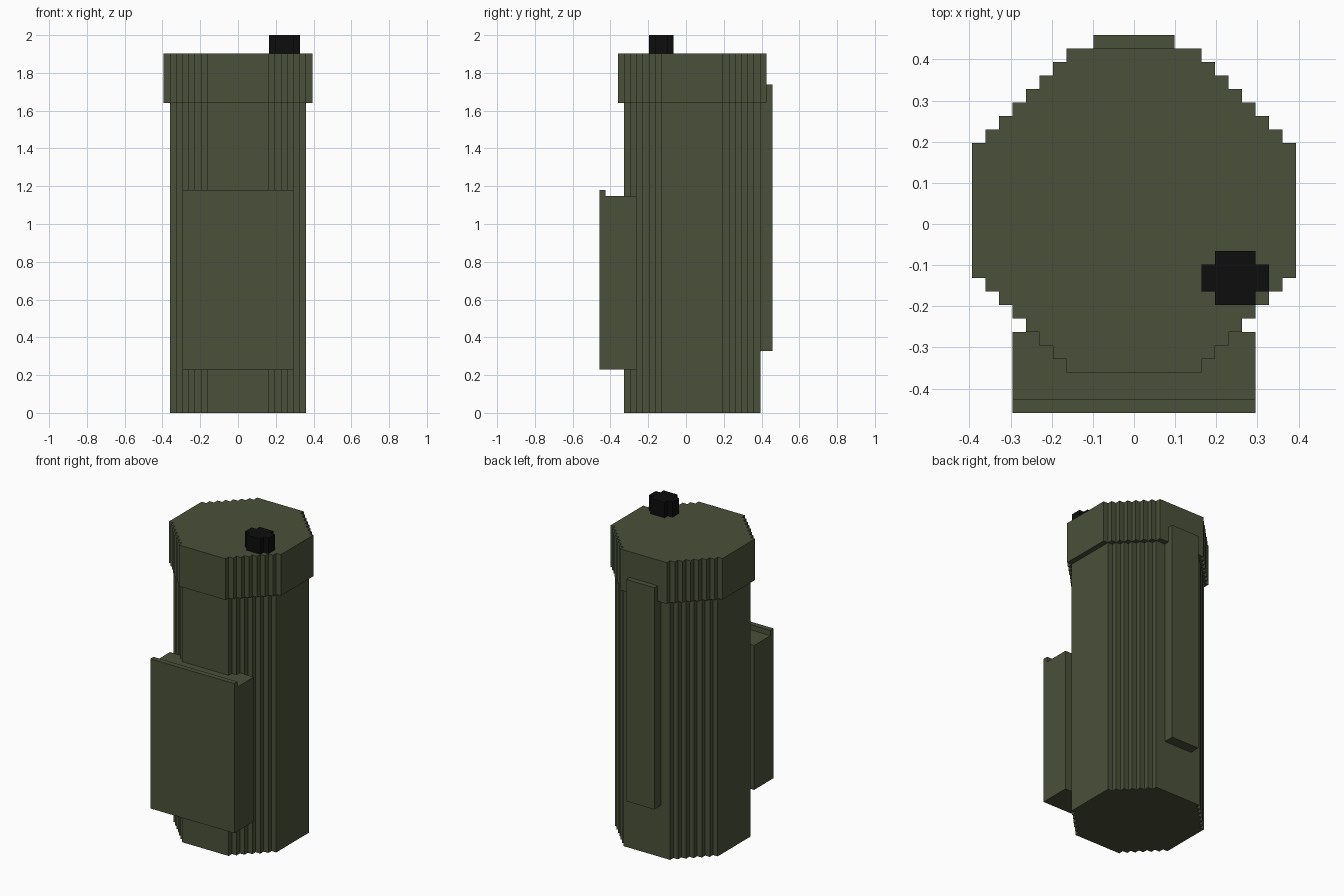
import bpy
import bmesh

if "Cube" in bpy.data.objects:
    bpy.data.objects.remove(bpy.data.objects["Cube"])

U = 2 / 61  # one step of the blocky grid the model follows


def material(name, rgb):
    m = bpy.data.materials.new(name)
    m.diffuse_color = (*rgb, 1)
    m.use_nodes = True
    m.node_tree.nodes["Principled BSDF"].inputs["Base Color"].default_value = m.diffuse_color
    return m


OLIVE = material("olive green", (0.0685, 0.0823, 0.0423))
BLACK = material("black", (0.004, 0.004, 0.004))


def prism(name, outline, z0, z1, mat):
    """Extrude an outline (grid units, anticlockwise) from z0 to z1."""
    bm = bmesh.new()
    base = bm.faces.new([bm.verts.new((x * U, y * U, z0 * U)) for x, y in outline])
    top = bmesh.ops.extrude_face_region(bm, geom=[base])["geom"]
    bmesh.ops.translate(bm, vec=(0, 0, (z1 - z0) * U),
                        verts=[v for v in top if isinstance(v, bmesh.types.BMVert)])
    bmesh.ops.recalc_face_normals(bm, faces=bm.faces)
    mesh = bpy.data.meshes.new(name)
    bm.to_mesh(mesh)
    bm.free()
    mesh.materials.append(mat)
    obj = bpy.data.objects.new(name, mesh)
    bpy.context.collection.objects.link(obj)
    return obj


def stepped_octagon(half, flat, cy):
    """Octagon whose diagonal sides are staircases of one-unit steps."""
    corner = [(half, flat)]
    for i in range(half - flat):
        x, y = half - 1 - i, flat + i
        corner += [(x, y), (x, y + 1)]
    pts = []
    for _ in range(4):
        pts += corner
        corner = [(-y, x) for x, y in corner]
    return [(x, y + cy) for x, y in pts]


def rect(x0, x1, y0, y1):
    return [(x0, y0), (x1, y0), (x1, y1), (x0, y1)]


# Canister body and wider lid
prism("body", stepped_octagon(11, 5, 1), 0, 50, OLIVE)
prism("lid", stepped_octagon(12, 5, 1), 50, 58, OLIVE)

# Front pouch: L-shaped side profile gives the raised lip along its front edge
pouch = prism("front_pouch",
              [(-14, 7), (-8, 7), (-8, 35), (-13, 35), (-13, 36), (-14, 36)],
              -9, 9, OLIVE)
for v in pouch.data.vertices:  # turn the profile upright: (y, z, x) -> (x, y, z)
    y, z, x = v.co
    v.co = (x, y, z)

# Long strip on the back
prism("back_strip", rect(-3, 3, 12, 14), 10, 53, OLIVE)

# Plus-shaped knob on the lid
prism("top_knob",
      [(6, -6), (9, -6), (9, -5), (10, -5), (10, -3), (9, -3),
       (9, -2), (6, -2), (6, -3), (5, -3), (5, -5), (6, -5)],
      58, 61, BLACK)
